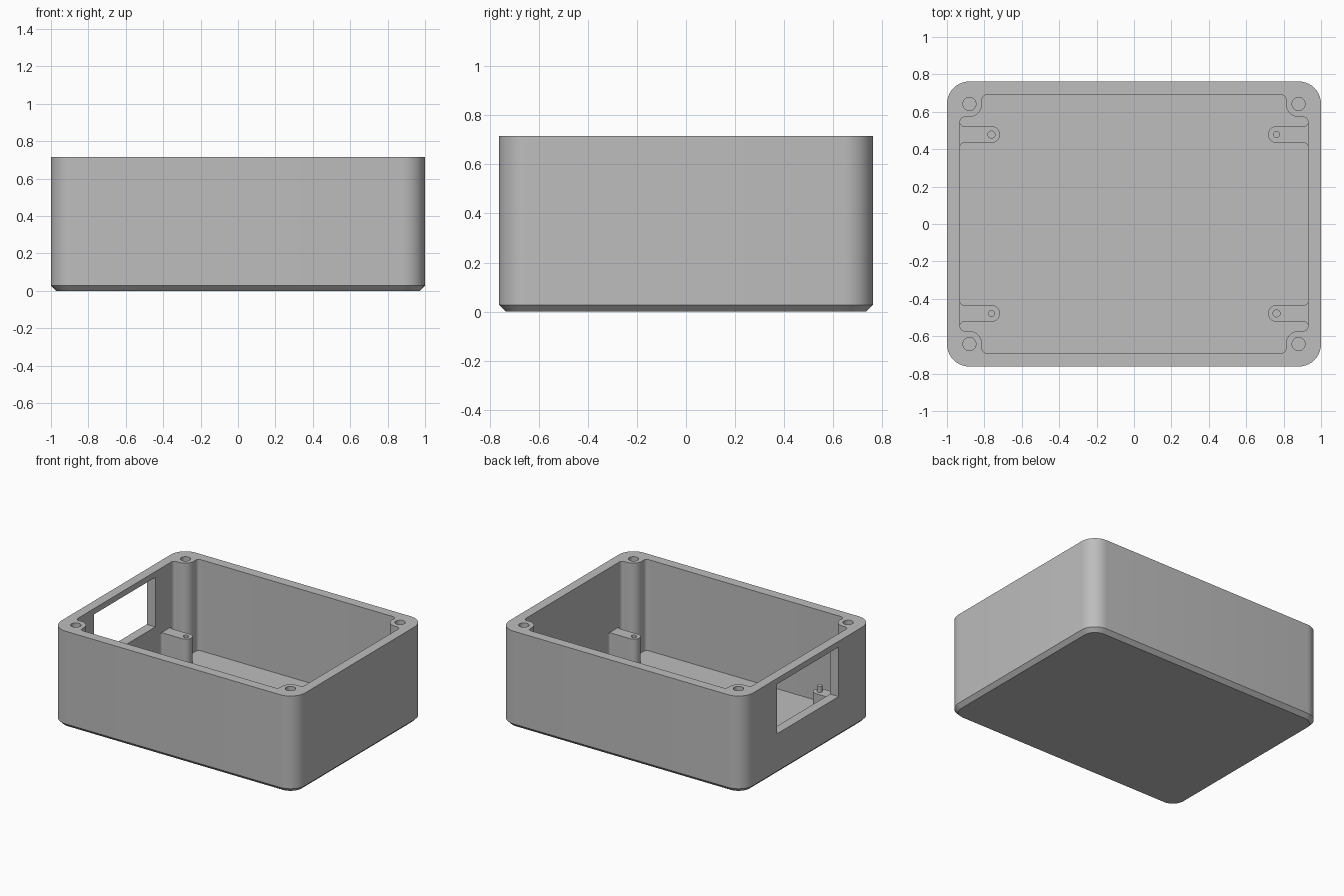
import bpy, bmesh, math
from mathutils import Vector

cube = bpy.data.objects.get("Cube")
if cube:
    bpy.data.objects.remove(cube, do_unlink=True)

grey = bpy.data.materials.new("plain_grey")
grey.use_nodes = True
COLOUR = (0.51, 0.51, 0.51, 1)
grey.diffuse_color = COLOUR
grey.node_tree.nodes["Principled BSDF"].inputs["Base Color"].default_value = COLOUR

HX, HY, TOP = 1.0, 0.762, 0.715      # outer half sizes and height
IX, IY, FLOOR = 0.93, 0.69, 0.04     # cavity half sizes and floor level
RADIUS, CHAMFER = 0.12, 0.028


def rounded(points, steps=10):
    """Round each (x, y, radius) corner of a closed outline."""
    loop = []
    for i, (x, y, r) in enumerate(points):
        p = Vector((x, y))
        if r == 0:
            loop.append(p)
            continue
        a = (Vector(points[i - 1][:2]) - p).normalized()
        b = (Vector(points[(i + 1) % len(points)][:2]) - p).normalized()
        centre = p + (a + b) * r       # every corner is square
        for k in range(steps + 1):
            t = k / steps * math.pi / 2
            loop.append(centre - b * r * math.cos(t) - a * r * math.sin(t))
    return loop


def circle(x, y, r, n=24):
    return [Vector((x + r * math.cos(k * math.tau / n), y + r * math.sin(k * math.tau / n)))
            for k in range(n)]


def mirror(points, sx, sy):
    return [(x * sx, y * sy, r) for x, y, r in points]


def rectangle(hx, hy, r):
    return rounded([(hx, hy, r), (-hx, hy, r), (-hx, -hy, r), (hx, -hy, r)])


def loft(name, sections):
    """Solid through matching (outline, height) sections."""
    bm = bmesh.new()
    rings = [[bm.verts.new((p.x, p.y, z)) for p in loop] for loop, z in sections]
    bm.faces.new(rings[0])
    bm.faces.new(rings[-1])
    n = len(rings[0])
    for low, high in zip(rings, rings[1:]):
        for i in range(n):
            j = (i + 1) % n
            bm.faces.new((low[i], low[j], high[j], high[i]))
    bmesh.ops.remove_doubles(bm, verts=bm.verts, dist=1e-5)
    bmesh.ops.recalc_face_normals(bm, faces=bm.faces)
    mesh = bpy.data.meshes.new(name)
    bm.to_mesh(mesh)
    bm.free()
    mesh.materials.append(grey)
    obj = bpy.data.objects.new(name, mesh)
    bpy.context.collection.objects.link(obj)
    return obj


def select(obj):
    bpy.ops.object.select_all(action='DESELECT')
    obj.select_set(True)
    bpy.context.view_layer.objects.active = obj


def cut(obj, cutter):
    cutter.hide_render = True
    mod = obj.modifiers.new("cut", 'BOOLEAN')
    mod.operation, mod.solver, mod.object = 'DIFFERENCE', 'EXACT', cutter
    select(obj)
    bpy.ops.object.modifier_apply(modifier=mod.name)
    bpy.data.objects.remove(cutter, do_unlink=True)


def smooth(obj):
    select(obj)
    bpy.ops.object.shade_smooth_by_angle(angle=math.radians(30))


# Outer shell with a chamfered base
shell = loft("enclosure_shell", [
    (rectangle(HX - CHAMFER, HY - CHAMFER, RADIUS - CHAMFER), 0),
    (rectangle(HX, HY, RADIUS), CHAMFER),
    (rectangle(HX, HY, RADIUS), TOP)])

# Cavity that leaves a rounded screw pillar in each corner
quarter = [(IX, 0.572, 0.025), (0.812, 0.572, 0.07), (0.812, IY, 0.025)]
outline = (quarter + mirror(quarter, -1, 1)[::-1] + mirror(quarter, -1, -1)
           + mirror(quarter, 1, -1)[::-1])
cavity = rounded(outline)
cut(shell, loft("cavity_cutter", [(cavity, FLOOR), (cavity, TOP + 0.1)]))

# Screw holes in the pillars
for sx in (-1, 1):
    for sy in (-1, 1):
        hole = circle(sx * (HX - RADIUS), sy * (HY - RADIUS), 0.035)
        cut(shell, loft("hole_cutter", [(hole, TOP - 0.4), (hole, TOP + 0.1)]))

# Connector window through the end wall
window = [Vector(p) for p in ((-1.1, -0.36), (-0.85, -0.36), (-0.85, 0.36), (-1.1, 0.36))]
cut(shell, loft("window_cutter", [(window, 0.305), (window, 0.672)]))
smooth(shell)

# Board supports: alternate corners have a locating pin or a screw hole
SX, SY, HALF, FLARE, SEAT = 0.762, 0.478, 0.045, 0.02, 0.235
low, high = SY - HALF, SY + HALF
tab = [(IX + 0.03, low - FLARE, 0), (IX, low - FLARE, 0), (IX, low, FLARE),
       (SX - HALF, low, HALF), (SX - HALF, high, HALF),
       (IX, high, FLARE), (IX, high + FLARE, 0), (IX + 0.03, high + FLARE, 0)]
for sx, side in ((-1, "right"), (1, "left")):
    for sy, end in ((-1, "front"), (1, "back")):
        profile = rounded(mirror(tab, sx, sy))
        support = loft(f"board_support_{end}_{side}",
                       [(profile, FLOOR - 0.02), (profile, SEAT)])
        if sx == sy:
            pin = loft(f"locating_pin_{end}_{side}",
                       [(circle(sx * SX, sy * SY, 0.018), SEAT - 0.02),
                        (circle(sx * SX, sy * SY, 0.018), SEAT + 0.045)])
            smooth(pin)
        else:
            bore = circle(sx * SX, sy * SY, 0.019)
            cut(support, loft("bore_cutter", [(bore, SEAT - 0.13), (bore, SEAT + 0.1)]))
        smooth(support)
